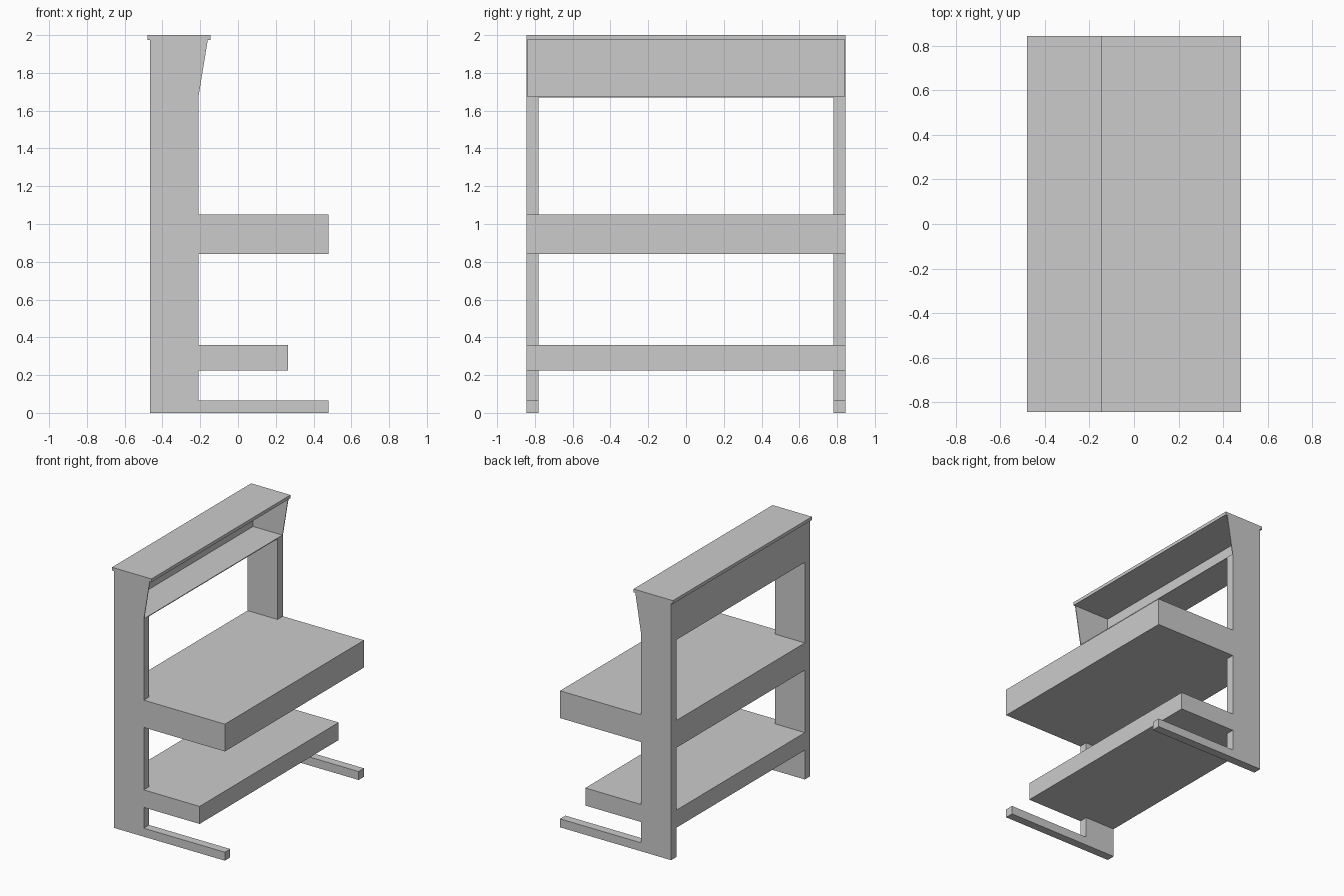
import bpy

if "Cube" in bpy.data.objects:
    bpy.data.objects.remove(bpy.data.objects["Cube"])

W = 0.845          # half width
T = 0.065          # end frame thickness
BACK, POST, FRONT = -0.465, -0.21, 0.48
HOOD_Z, CAP_Z = 1.67, 1.975
S = 0.006          # sheet thickness of the hood


def prism(name, profile, y0, y1):
    """Extrude an (x, z) profile, listed counter-clockwise from -y, along y."""
    n = len(profile)
    verts = [(x, y, z) for y in (y0, y1) for x, z in profile]
    faces = [list(range(n)), list(range(2 * n - 1, n - 1, -1))]
    for i in range(n):
        j = (i + 1) % n
        faces.append([i, i + n, j + n, j])
    mesh = bpy.data.meshes.new(name)
    mesh.from_pydata(verts, [], faces)
    mesh.update()
    obj = bpy.data.objects.new(name, mesh)
    bpy.context.collection.objects.link(obj)
    return obj


def box(name, x0, x1, z0, z1, half):
    return prism(name, [(x0, z0), (x1, z0), (x1, z1), (x0, z1)], -half, half)


# End frames: post with foot and two shelf arms
frame = [(BACK, 0), (FRONT, 0), (FRONT, 0.065), (POST, 0.065),
         (POST, 0.225), (0.265, 0.225), (0.265, 0.36), (POST, 0.36),
         (POST, 0.84), (FRONT, 0.84), (FRONT, 1.05), (POST, 1.05),
         (POST, HOOD_Z), (BACK, HOOD_Z)]
# Hood cheeks: thin flared side sheets
cheek = [(BACK, HOOD_Z), (POST, HOOD_Z), (-0.16, CAP_Z), (BACK, CAP_Z)]
for side, s in (("left", -1), ("right", 1)):
    prism(side + "_end_frame", frame, *sorted((s * W, s * (W - T))))
    prism(side + "_hood_cheek", cheek, *sorted((s * W, s * (W - S))))

# Shelves between the end frames
box("work_shelf", BACK, FRONT, 0.84, 1.05, W - T)
box("lower_shelf", BACK, 0.265, 0.225, 0.36, W - T)

# Open-fronted hood with its cap
box("hood_floor", BACK, POST, HOOD_Z, HOOD_Z + S, W - S)
box("hood_back", BACK, BACK + S, HOOD_Z + S, CAP_Z, W - S)
box("hood_cap", -0.48, -0.145, CAP_Z, 2.0, W)
